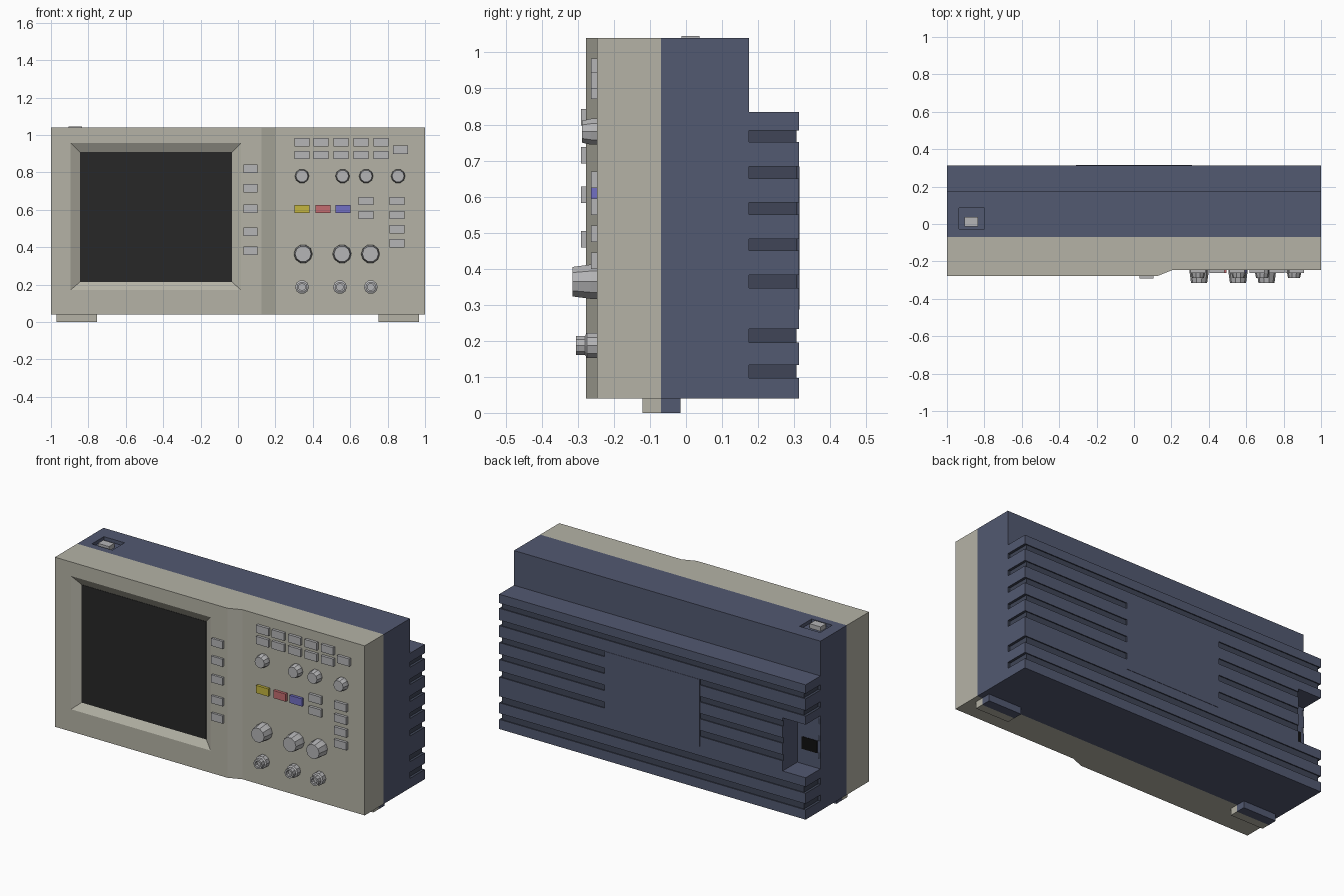
import bpy, bmesh, math
from mathutils import Vector

if "Cube" in bpy.data.objects:
    bpy.data.objects.remove(bpy.data.objects["Cube"])


def material(name, rgb):
    m = bpy.data.materials.new(name)
    m.diffuse_color = (*rgb, 1)
    m.use_nodes = True
    m.node_tree.nodes["Principled BSDF"].inputs["Base Color"].default_value = m.diffuse_color
    return m


BEIGE = material("beige_plastic", (0.46, 0.45, 0.38))
BLUE = material("blue_plastic", (0.085, 0.10, 0.165))
DARK_BLUE = material("groove_blue", (0.05, 0.06, 0.095))
GREY = material("button_grey", (0.46, 0.46, 0.47))
BLACK = material("screen_black", (0.02, 0.02, 0.02))
SOCKET = material("socket_black", (0.005, 0.005, 0.005))
YELLOW = material("yellow_key", (0.55, 0.46, 0.05))
RED = material("red_key", (0.55, 0.15, 0.16))
VIOLET = material("blue_key", (0.17, 0.16, 0.55))


def finish(name, bm, mat):
    bmesh.ops.recalc_face_normals(bm, faces=bm.faces)
    me = bpy.data.meshes.new(name)
    bm.to_mesh(me)
    bm.free()
    me.materials.append(mat)
    ob = bpy.data.objects.new(name, me)
    bpy.context.collection.objects.link(ob)
    return ob


def add_prism(bm, loop, direction):
    """Extrude a closed 3D loop along a vector."""
    f = bm.faces.new([bm.verts.new(p) for p in loop])
    r = bmesh.ops.extrude_face_region(bm, geom=[f])
    vs = [v for v in r["geom"] if isinstance(v, bmesh.types.BMVert)]
    bmesh.ops.translate(bm, verts=vs, vec=direction)
    if not f.is_valid or len(f.link_loops if hasattr(f, "link_loops") else f.loops) == 0:
        return


def plan_prisms(name, items, mat):
    """items: (plan outline in xy, z0, z1)"""
    bm = bmesh.new()
    for plan, z0, z1 in items:
        lo = [bm.verts.new((x, y, z0)) for x, y in plan]
        hi = [bm.verts.new((x, y, z1)) for x, y in plan]
        bm.faces.new(lo)
        bm.faces.new(hi)
        n = len(plan)
        for i in range(n):
            j = (i + 1) % n
            bm.faces.new((lo[i], lo[j], hi[j], hi[i]))
    return finish(name, bm, mat)


def box(name, x0, x1, y0, y1, z0, z1, mat):
    return plan_prisms(name, [([(x0, y0), (x1, y0), (x1, y1), (x0, y1)], z0, z1)], mat)


def frustum(name, y0, r0, y1, r1, mat):
    """Loft two rectangles (x0, x1, z0, z1) facing the front."""
    bm = bmesh.new()
    rings = []
    for y, (x0, x1, z0, z1) in ((y0, r0), (y1, r1)):
        rings.append([bm.verts.new(p) for p in
                      ((x0, y, z0), (x1, y, z0), (x1, y, z1), (x0, y, z1))])
    a, b = rings
    bm.faces.new(a)
    bm.faces.new(b)
    for i in range(4):
        j = (i + 1) % 4
        bm.faces.new((a[i], a[j], b[j], b[i]))
    return finish(name, bm, mat)


def lathe(name, x, z, profile, sides=10):
    """Turn a (radius, y) profile around the y axis, capping both ends."""
    bm = bmesh.new()
    rings = []
    for r, y in profile:
        rings.append([bm.verts.new((x + r * math.cos(2 * math.pi * k / sides), y,
                                    z + r * math.sin(2 * math.pi * k / sides)))
                      for k in range(sides)])
    for a, b in zip(rings, rings[1:]):
        for i in range(sides):
            j = (i + 1) % sides
            bm.faces.new((a[i], a[j], b[j], b[i]))
    bm.faces.new(rings[0])
    bm.faces.new(rings[-1])
    return finish(name, bm, GREY)


def cut(ob, cutter):
    cutter.hide_render = True
    m = ob.modifiers.new("cut", 'BOOLEAN')
    m.operation, m.solver, m.object = 'DIFFERENCE', 'EXACT', cutter
    m.material_mode = 'TRANSFER'
    bpy.context.view_layer.objects.active = ob
    bpy.ops.object.modifier_apply(modifier=m.name)
    bpy.data.objects.remove(cutter)


# front bezel with stepped face and sloped screen opening
FL, FR = -0.278, -0.247
bezel = plan_prisms("front_bezel", [([(-1, -0.07), (-1, FL), (0.125, FL), (0.203, FR),
                                      (1, FR), (1, -0.07)], 0.04, 1.04)], BEIGE)
cut(bezel, frustum("screen_cutter", -0.306, (-0.945, 0.064, 0.128, 1.005),
                   -0.25, (-0.845, -0.032, 0.214, 0.909), BEIGE))
box("screen", -0.845, -0.032, -0.252, -0.24, 0.214, 0.909, BLACK)

# rear housing: L-shaped side profile
bm = bmesh.new()
side = [(-0.07, 0.04), (0.313, 0.04), (0.313, 0.835), (0.175, 0.835), (0.175, 1.04), (-0.07, 1.04)]
ends = [[bm.verts.new((x, y, z)) for y, z in side] for x in (-1, 1)]
for e in ends:
    bm.faces.new(e)
for i in range(6):
    j = (i + 1) % 6
    bm.faces.new((ends[0][i], ends[0][j], ends[1][j], ends[1][i]))
body = finish("rear_housing", bm, BLUE)

# cooling grooves wrapping the back and sides; middle ones stop at the centre panel
XI, YI, P = 0.985, 0.307, 0.31
full = [(1.1, 0.175), (1.1, 0.4), (-1.1, 0.4), (-1.1, 0.175),
        (-XI, 0.175), (-XI, YI), (XI, YI), (XI, 0.175)]
half = [(1.1, 0.175), (1.1, 0.4), (P, 0.4), (P, YI), (XI, YI), (XI, 0.175)]
grooves = [(full, z0, z1) for z0, z1 in ((0.097, 0.133), (0.195, 0.233), (0.752, 0.783))]
for z0, z1 in ((0.347, 0.383), (0.45, 0.483), (0.55, 0.583), (0.65, 0.683)):
    grooves += [(half, z0, z1), ([(-x, y) for x, y in half], z0, z1)]
cut(body, plan_prisms("groove_cutter", grooves, DARK_BLUE))

# socket recess at the back corner, power switch pocket on top
cut(body, box("recess_cutter", -1.1, -0.85, 0.176, 0.4, 0.287, 0.6, BLUE))
cut(body, box("pocket_cutter", -0.935, -0.8, -0.028, 0.085, 1.02, 1.1, BLUE))
box("power_socket", -0.98, -0.88, 0.17, 0.179, 0.375, 0.448, SOCKET)
box("power_switch", -0.905, -0.833, -0.013, 0.037, 1.015, 1.046, GREY)
box("rear_panel", -P, P, 0.30, 0.315, 0.287, 0.683, BLUE)

# feet, split between bezel and housing colours
for x0, x1, s in ((-0.97, -0.755, "left"), (0.75, 0.967, "right")):
    box(f"foot_front_{s}", x0, x1, -0.12, -0.07, 0, 0.045, BEIGE)
    box(f"foot_rear_{s}", x0, x1, -0.07, -0.015, 0, 0.045, BLUE)


def key(name, x, z, face, out, mat=GREY, w=0.04, h=0.0225):
    box(name, x - w, x + w, out, face + 0.01, z - h, z + h, mat)


# screen keys
for i, z in enumerate((0.82, 0.715, 0.605, 0.482, 0.38)):
    key(f"screen_key_{i}", 0.066, z, FL, -0.291, w=0.037)

# control panel keys
spots = [(x, z) for x in (0.342, 0.444, 0.551, 0.658, 0.765) for z in (0.96, 0.893)]
spots += [(0.87, 0.922), (0.685, 0.647), (0.685, 0.572)]
spots += [(0.85, z) for z in (0.647, 0.572, 0.497, 0.422)]
for i, (x, z) in enumerate(spots):
    key(f"panel_key_{i}", x, z, FR, -0.263)
for x, m in ((0.342, YELLOW), (0.455, RED), (0.561, VIOLET)):
    key("channel_" + m.name, x, 0.604, FR, -0.263, m)

# rotary knobs and input connectors
for i, x in enumerate((0.342, 0.559, 0.685, 0.856)):
    lathe(f"small_knob_{i}", x, 0.78, [(0.038, -0.24), (0.038, -0.263), (0.032, -0.288)])
for i, x in enumerate((0.348, 0.556, 0.708)):
    lathe(f"large_knob_{i}", x, 0.364, [(0.05, -0.24), (0.05, -0.265), (0.043, -0.315)])
for i, x in enumerate((0.342, 0.545, 0.71)):
    lathe(f"input_connector_{i}", x, 0.187,
          [(0.037, -0.24), (0.037, -0.275), (0.028, -0.28), (0.028, -0.305),
           (0.018, -0.305), (0.018, -0.285)])
